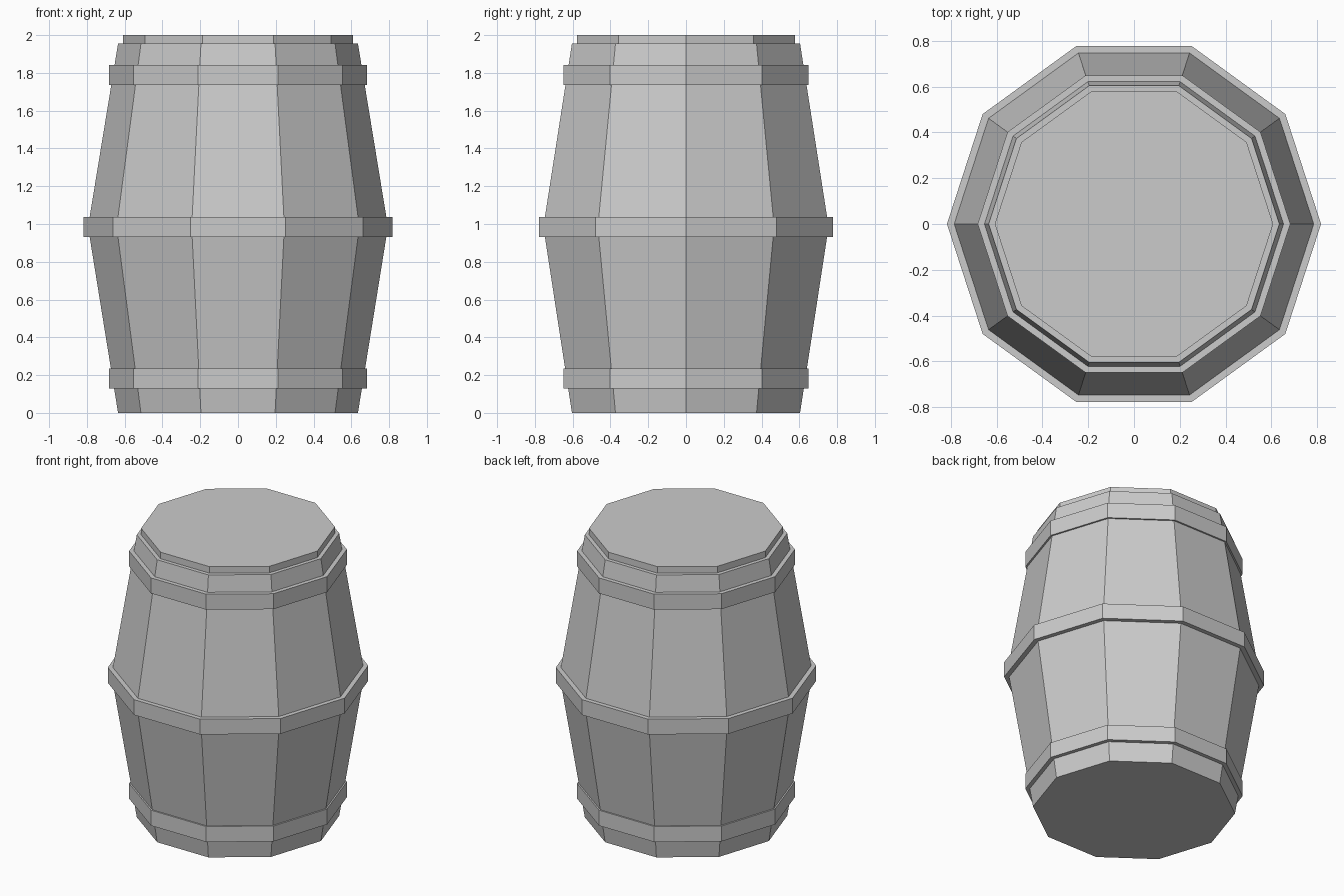
import bpy
import bmesh
from math import cos, sin, tau

if "Cube" in bpy.data.objects:
    bpy.data.objects.remove(bpy.data.objects["Cube"], do_unlink=True)

SIDES = 10

grey = bpy.data.materials.new("plain_grey")
grey.use_nodes = True
colour = (0.6, 0.6, 0.6, 1)
grey.diffuse_color = colour
grey.node_tree.nodes["Principled BSDF"].inputs["Base Color"].default_value = colour


def lathe(name, profile, ring=False):
    """Spin (radius, z) points into a ten-sided solid, or a hollow ring."""
    bm = bmesh.new()
    loops = [[bm.verts.new((r * cos(tau * i / SIDES), r * sin(tau * i / SIDES), z))
              for i in range(SIDES)] for r, z in profile]
    pairs = list(zip(loops, loops[1:]))
    if ring:
        pairs.append((loops[-1], loops[0]))
    for a, b in pairs:
        for i in range(SIDES):
            j = (i + 1) % SIDES
            bm.faces.new((a[i], a[j], b[j], b[i]))
    if not ring:
        bm.faces.new(loops[0][::-1])
        bm.faces.new(loops[-1])
    bmesh.ops.recalc_face_normals(bm, faces=bm.faces)
    mesh = bpy.data.meshes.new(name)
    bm.to_mesh(mesh)
    bm.free()
    mesh.materials.append(grey)
    obj = bpy.data.objects.new(name, mesh)
    bpy.context.collection.objects.link(obj)
    return obj


def hoop(name, radius, inner, z0, z1):
    lathe(name, [(inner, z0), (radius, z0), (radius, z1), (inner, z1)], ring=True)


# Staved body, bulging at the middle
lathe("barrel_body", [(0.635, 0), (0.794, 0.985), (0.635, 1.955)])

# Raised lid
lathe("lid", [(0.608, 1.94), (0.608, 2.0)])

# Hoops around the staves
hoop("lower_hoop", 0.683, 0.64, 0.128, 0.235)
hoop("middle_hoop", 0.817, 0.77, 0.932, 1.038)
hoop("upper_hoop", 0.683, 0.64, 1.736, 1.843)
